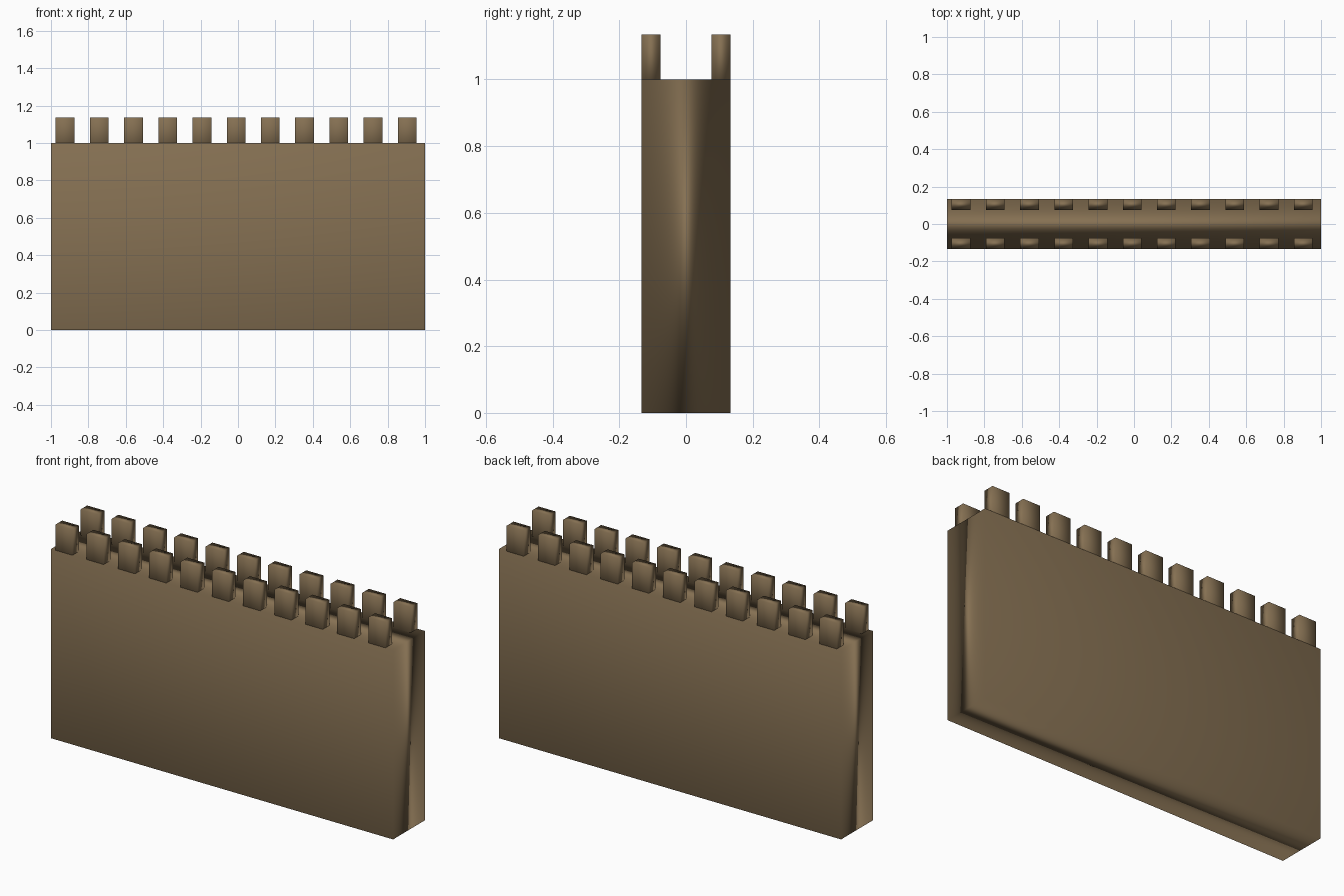
import bpy
import bmesh
from mathutils import Vector

cube = bpy.data.objects.get("Cube")
if cube:
    bpy.data.objects.remove(cube, do_unlink=True)

# Weathered brown stone
stone = bpy.data.materials.new("brown_stone")
stone.use_nodes = True
colour = (0.235, 0.162, 0.085, 1)
stone.diffuse_color = colour
shader = stone.node_tree.nodes["Principled BSDF"]
shader.inputs["Base Color"].default_value = colour
shader.inputs["Roughness"].default_value = 0.9


def block(name, low, high):
    """Box between two corners, softly shaded with area-weighted normals."""
    low, high = Vector(low), Vector(high)
    bm = bmesh.new()
    bmesh.ops.create_cube(bm, size=1)
    bmesh.ops.scale(bm, vec=high - low, verts=bm.verts)
    for face in bm.faces:
        face.smooth = True
    mesh = bpy.data.meshes.new(name)
    bm.to_mesh(mesh)
    bm.free()
    mesh.materials.append(stone)
    obj = bpy.data.objects.new(name, mesh)
    obj.location = (low + high) / 2
    bpy.context.collection.objects.link(obj)
    weighted = obj.modifiers.new("soft_normals", "WEIGHTED_NORMAL")
    weighted.mode = "FACE_AREA"
    weighted.weight = 50
    return obj


half_depth = 0.133
wall_top = 1.0
merlon_top = 1.135
merlon_depth = 0.057
merlon_width = 0.1
spacing = 0.183

# Wall body
block("wall", (-1, -half_depth, 0), (1, half_depth, wall_top))

# Two rows of merlons along the front and back edges
for row, y in (("front", -half_depth), ("back", half_depth - merlon_depth)):
    for i in range(11):
        x = -0.975 + i * spacing
        block(f"{row}_merlon_{i + 1}", (x, y, wall_top),
              (x + merlon_width, y + merlon_depth, merlon_top))
